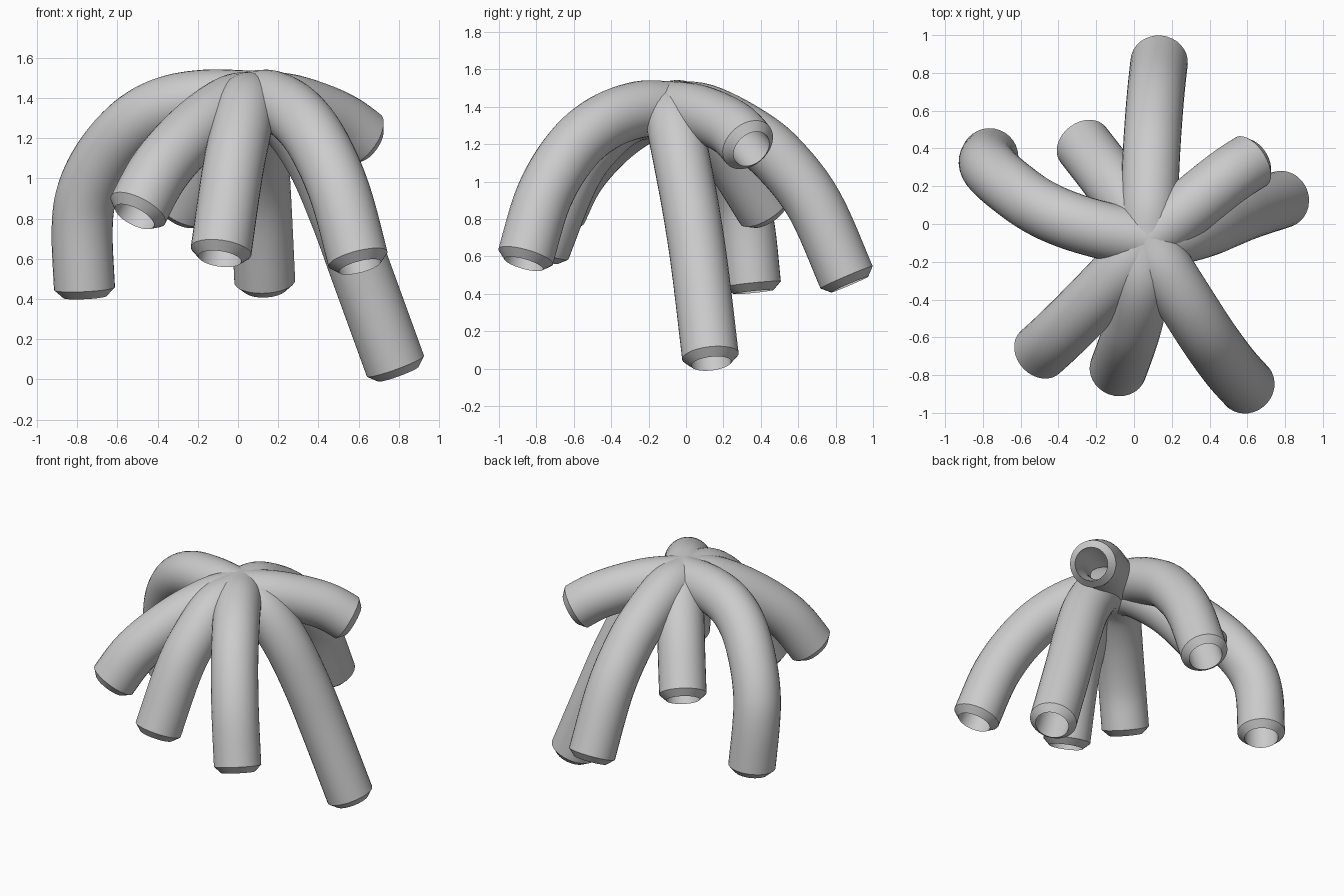
import bpy, bmesh, math
from mathutils import Vector

if "Cube" in bpy.data.objects:
    bpy.data.objects.remove(bpy.data.objects["Cube"])

R, LIP_R, LIP = 0.152, 0.108, 0.042
SIDES, STEPS = 32, 6
HUB = (0.07, -0.08, 1.385)

# Centre line of each bent pipe, from the hub outwards to the open tip
LEGS = {
    "back_pipe": [(0.08, 0.1, 1.37), (0.09, 0.33, 1.255), (0.1, 0.5, 1.12),
                  (0.115, 0.69, 0.87), (0.135, 0.875, 0.45)],
    "back_left_pipe": [(0.0, 0.06, 1.31), (-0.13, 0.24, 1.13), (-0.285, 0.44, 0.82)],
    "left_hook_pipe": [(-0.16, -0.035, 1.39), (-0.36, 0.025, 1.355), (-0.52, 0.1, 1.265),
                       (-0.66, 0.2, 1.11), (-0.75, 0.28, 0.93), (-0.776, 0.325, 0.74),
                       (-0.762, 0.36, 0.41)],
    "front_left_pipe": [(-0.05, -0.23, 1.355), (-0.22, -0.41, 1.23), (-0.39, -0.58, 1.04),
                        (-0.515, -0.695, 0.81)],
    "front_pipe": [(0.04, -0.3, 1.36), (0.01, -0.48, 1.22), (-0.03, -0.62, 1.015),
                   (-0.09, -0.785, 0.6)],
    "front_right_pipe": [(0.17, -0.25, 1.385), (0.29, -0.44, 1.315), (0.4, -0.61, 1.17),
                         (0.51, -0.76, 0.92), (0.607, -0.868, 0.56)],
    "right_long_pipe": [(0.24, -0.06, 1.3), (0.385, -0.02, 1.1), (0.505, 0.03, 0.83),
                        (0.615, 0.075, 0.53), (0.798, 0.135, 0.027)],
    "back_right_pipe": [(0.27, 0.07, 1.365), (0.49, 0.245, 1.285), (0.65, 0.35, 1.175)],
}


def smooth_path(pts):
    """Catmull-Rom samples through the given points."""
    p = [Vector(q) for q in pts]
    p = [2 * p[0] - p[1]] + p + [2 * p[-1] - p[-2]]
    out = []
    for a, b, c, d in zip(p, p[1:], p[2:], p[3:]):
        for k in range(STEPS):
            t = k / STEPS
            out.append(0.5 * (2 * b + (c - a) * t + (2 * a - 5 * b + 4 * c - d) * t * t
                              + (3 * b - a - 3 * c + d) * t ** 3))
    return out + [p[-2]]


def pipe(name, pts):
    path = smooth_path(pts)
    tip = path[-1]
    end_dir = (tip - path[-2]).normalized()
    # leave room for the chamfered lip at the open end
    path = [q for q in path[:-1] if (tip - q).length > LIP * 1.6]
    path += [tip - end_dir * LIP, tip]

    bm = bmesh.new()
    outer, inner = [], []
    side = None
    for i, c in enumerate(path):
        if i >= len(path) - 2:
            d = end_dir
        else:
            d = (path[i + 1] - path[max(i - 1, 0)]).normalized()
        side = d.orthogonal() if side is None else side - d * side.dot(d)
        side.normalize()
        up = d.cross(side)
        for radius, rings in ((R, outer), (LIP_R, inner)):
            rings.append([bm.verts.new(c + radius * (side * math.cos(a) + up * math.sin(a)))
                          for a in (2 * math.pi * k / SIDES for k in range(SIDES))])
    # outside wall, chamfered lip, then the bore back to the hub
    for v in outer.pop():
        bm.verts.remove(v)
    rings = outer + inner[::-1]
    for a, b in zip(rings, rings[1:]):
        for k in range(SIDES):
            n = (k + 1) % SIDES
            bm.faces.new((a[k], a[n], b[n], b[k]))
    me = bpy.data.meshes.new(name)
    bm.to_mesh(me)
    bm.free()
    ob = bpy.data.objects.new(name, me)
    bpy.context.collection.objects.link(ob)
    bpy.ops.object.select_all(action='DESELECT')
    ob.select_set(True)
    bpy.context.view_layer.objects.active = ob
    bpy.ops.object.shade_smooth_by_angle(angle=math.radians(30))


for leg_name, points in LEGS.items():
    pipe(leg_name, [HUB] + points)
